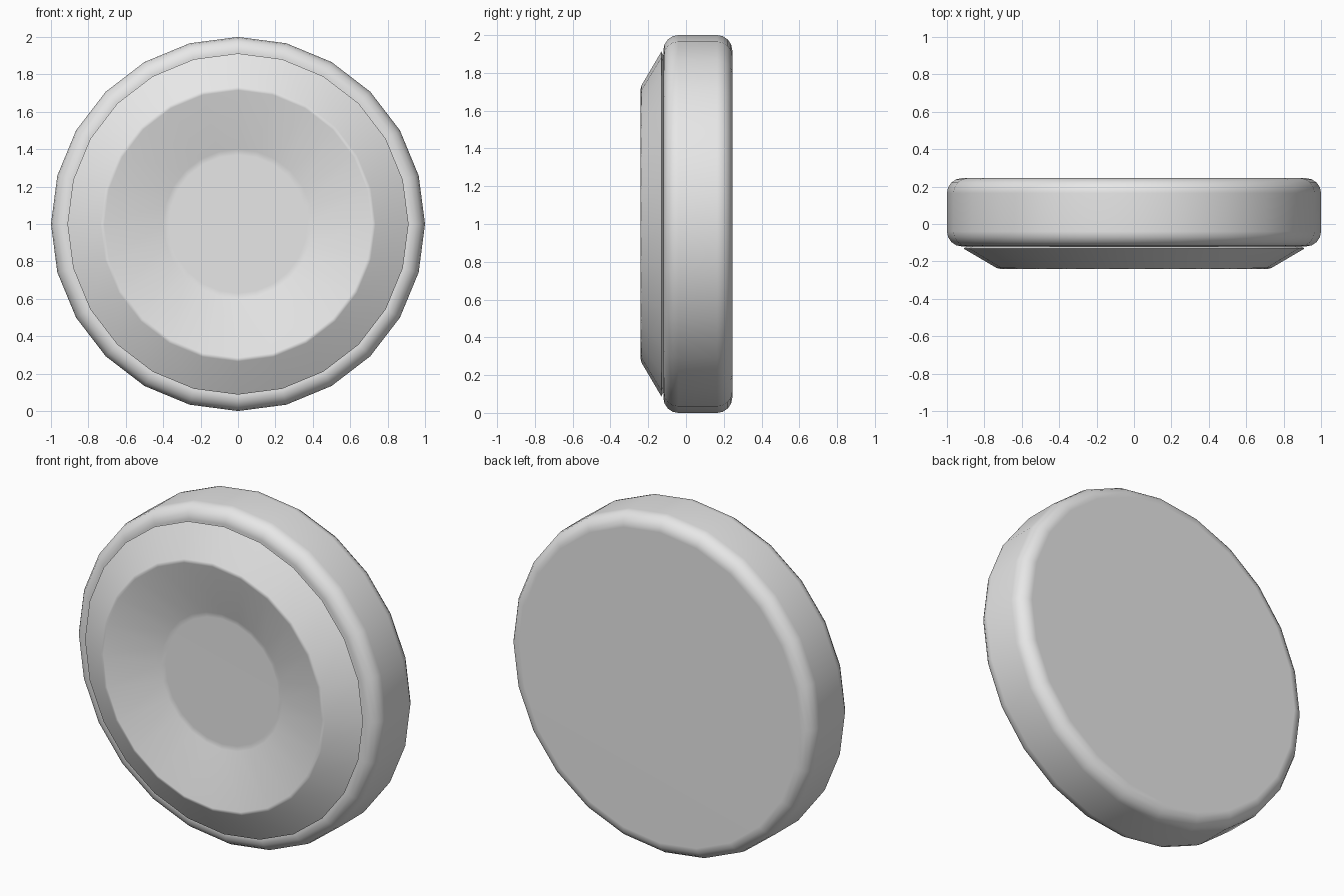
import bpy
import bmesh
from math import sin, cos, pi, radians

default = bpy.data.objects.get("Cube")
if default:
    bpy.data.objects.remove(default, do_unlink=True)

SIDES = 24
grey = bpy.data.materials.new("plain_grey")
grey.use_nodes = True
colour = (0.8, 0.8, 0.8, 1)
grey.diffuse_color = colour
grey.node_tree.nodes["Principled BSDF"].inputs["Base Color"].default_value = colour


def lathe(name, profile):
    """Revolve (radius, y) points about the wheel axle and cap both ends."""
    bm = bmesh.new()
    rings = []
    for r, y in profile:
        angles = [2 * pi * i / SIDES for i in range(SIDES)]
        rings.append([bm.verts.new((r * sin(a), y, 1 + r * cos(a))) for a in angles])
    for a, b in zip(rings, rings[1:]):
        for i in range(SIDES):
            j = (i + 1) % SIDES
            bm.faces.new((a[i], a[j], b[j], b[i]))
    bm.faces.new(rings[0])
    bm.faces.new(rings[-1])
    bmesh.ops.recalc_face_normals(bm, faces=bm.faces)
    mesh = bpy.data.meshes.new(name)
    bm.to_mesh(mesh)
    bm.free()
    mesh.materials.append(grey)
    obj = bpy.data.objects.new(name, mesh)
    bpy.context.collection.objects.link(obj)
    bpy.ops.object.select_all(action='DESELECT')
    obj.select_set(True)
    bpy.context.view_layer.objects.active = obj
    bpy.ops.object.shade_smooth_by_angle(angle=radians(50))
    # keeps the flat caps flat while the rounded edges stay soft
    weighted = obj.modifiers.new("weighted_normals", 'WEIGHTED_NORMAL')
    weighted.keep_sharp = True
    return obj


# Tyre: wide band with rounded shoulders
front, back, radius, steps = -0.12, 0.245, 0.08, 4
arc = [radians(90 * i / steps) for i in range(steps + 1)]
shoulder = [(1 - radius + radius * sin(a), radius * (1 - cos(a))) for a in arc]
tyre = [(r, front + d) for r, d in shoulder]
tyre += [(r, back - d) for r, d in reversed(shoulder)]
lathe("tyre", tyre)

# Hub cover: sloped outside, shallow dish inside with a flat centre
lathe("hub_cover", [
    (0.89, -0.118), (0.912, -0.131),
    (0.735, -0.235), (0.715, -0.24),
    (0.40, -0.151), (0.37, -0.147),
])
